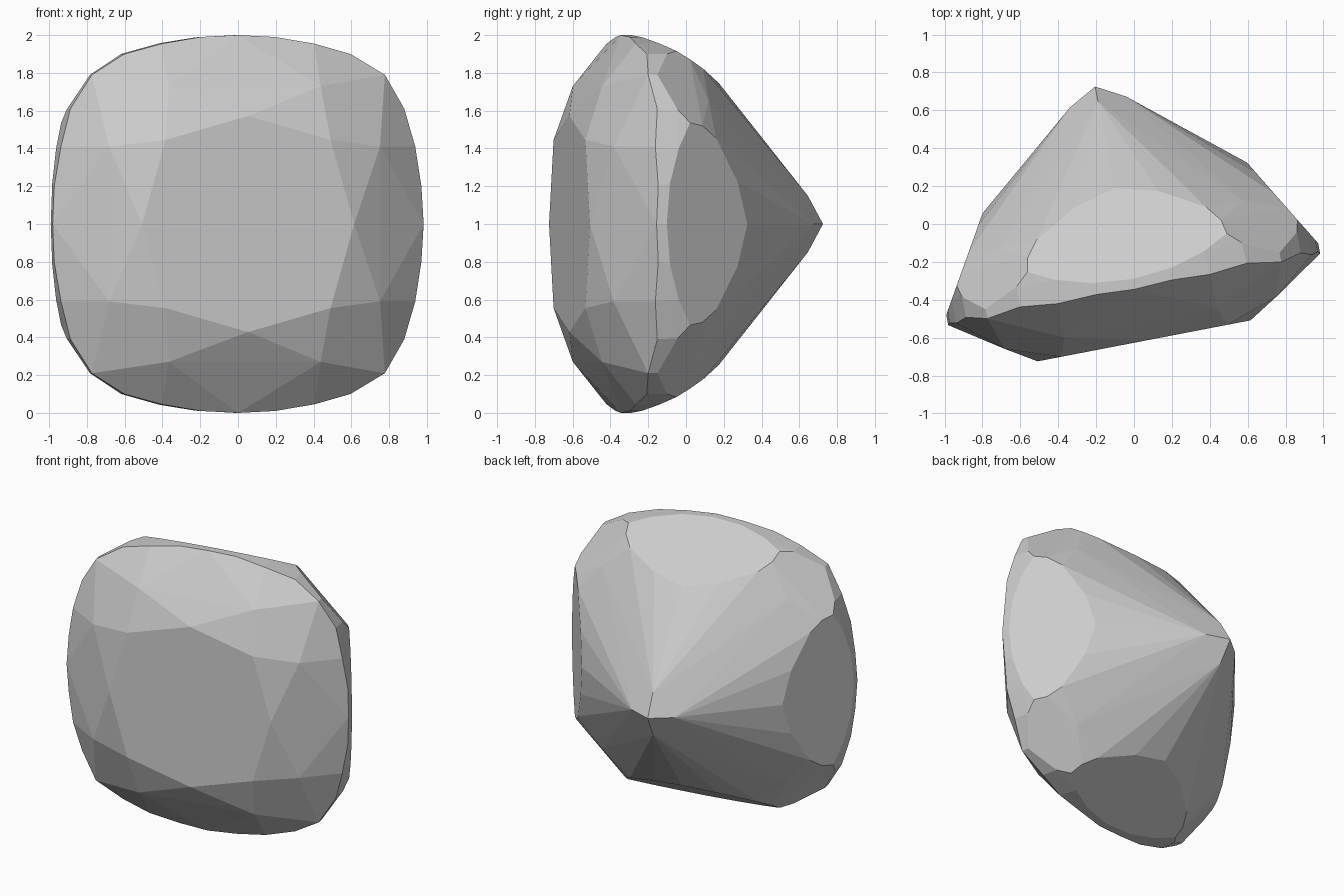
import bpy, bmesh, math
from mathutils import Vector, Matrix

if "Cube" in bpy.data.objects:
    bpy.data.objects.remove(bpy.data.objects["Cube"])

# Corner points of one eighth of the stone: (across, out, depth behind girdle)
table = [(0, .572, -.282), (.445, .445, -.282)]
crown = [(.41, .73, -.185)]
girdle_front = [(0, 1, -.005), (.2, .99, .006), (.41, .955, -.003),
                (.61, .9, .018), (.79, .79, -.01)]
girdle_back = [(0, 1, .05), (.217, .988, .07), (.40, .957, .123),
               (.536, .916, .192), (.605, .9, .128), (.79, .79, .04)]
pavilion = [(.52, .872, .267), (.455, .823, .35), (.225, .746, .48),
            (0, .711, .54), (.656, .656, .342)]
culet = [(0, .15, 1.003), (0, 0, 1.085)]


def eightfold(points):
    """Mirror and swap each point to fill all eight sectors."""
    result = set()
    for a, b, d in points:
        for sa in (1, -1):
            for sb in (1, -1):
                result.add((sa * a + 0.0, d, sb * b + 0.0))
                result.add((sb * b + 0.0, d, sa * a + 0.0))
    return sorted(result)


# Cut stone: convex skin over all the facet corners
bm = bmesh.new()
for p in eightfold(table + crown + girdle_front + girdle_back + pavilion + culet):
    bm.verts.new(Vector(p))
bmesh.ops.remove_doubles(bm, verts=bm.verts[:], dist=1e-4)
bmesh.ops.convex_hull(bm, input=bm.verts[:])
loose = [v for v in bm.verts if not v.link_faces]
bmesh.ops.delete(bm, geom=loose, context='VERTS')

# Merge coplanar triangles into clean facets
bmesh.ops.dissolve_limit(bm, angle_limit=math.radians(1.5),
                         verts=bm.verts[:], edges=bm.edges[:])
bmesh.ops.recalc_face_normals(bm, faces=bm.faces[:])

# Turn the stone and stand it on the ground
bm.transform(Matrix.Translation((0, -.34, 1)) @ Matrix.Rotation(math.radians(10.9), 4, 'Z'))
mesh = bpy.data.meshes.new("cushion_cut_gem")
bm.to_mesh(mesh)
bm.free()
gem = bpy.data.objects.new("cushion_cut_gem", mesh)
bpy.context.collection.objects.link(gem)
